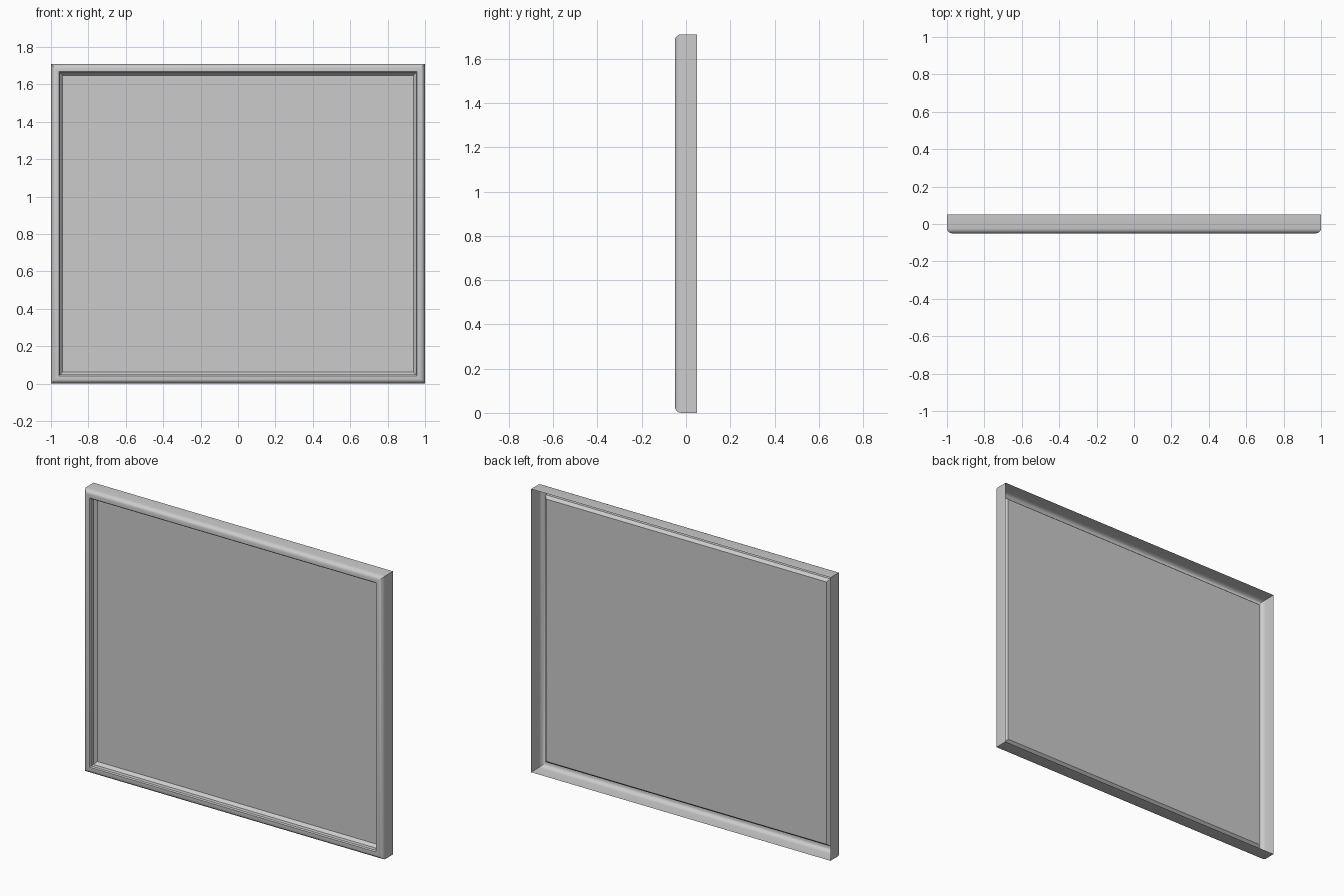
import bpy, bmesh, math

cube = bpy.data.objects.get("Cube")
if cube:
    bpy.data.objects.remove(cube, do_unlink=True)

WIDTH, HEIGHT, DEPTH = 2.0, 1.71, 0.1
FRONT, BACK = -DEPTH / 2, DEPTH / 2

grey = bpy.data.materials.new("plain grey")
grey.use_nodes = True
color = (0.6, 0.6, 0.6, 1)
grey.diffuse_color = color
grey.node_tree.nodes["Principled BSDF"].inputs["Base Color"].default_value = color


def rectangle(bm, inset, y):
    """Ring of four corners, set in from the outline."""
    x = WIDTH / 2 - inset
    low, high = inset, HEIGHT - inset
    return [bm.verts.new((sx, y, z)) for sx, z in
            ((-x, low), (x, low), (x, high), (-x, high))]


def finish(bm, name):
    mesh = bpy.data.meshes.new(name)
    bm.to_mesh(mesh)
    bm.free()
    mesh.materials.append(grey)
    obj = bpy.data.objects.new(name, mesh)
    bpy.context.collection.objects.link(obj)
    return obj


# Moulding profile as (inset, y): outer wall, rounded front, inner wall, sloped lip
radius = 0.028
profile = [(0, BACK)]
for i in range(6):
    a = math.radians(18 * i)
    profile.append((radius * (1 - math.cos(a)), FRONT + radius * (1 - math.sin(a))))
profile += [(0.042, FRONT), (0.048, FRONT + 0.006), (0.048, -0.02), (0.063, -0.002)]

# Hollow mitred frame, open at the back
bm = bmesh.new()
rings = [rectangle(bm, inset, y) for inset, y in profile]
for outer, inner in zip(rings, rings[1:]):
    for i in range(4):
        j = (i + 1) % 4
        bm.faces.new((outer[i], outer[j], inner[j], inner[i]))
frame = finish(bm, "frame_moulding")

# Flat panel held by the lip
bm = bmesh.new()
bm.faces.new(rectangle(bm, *profile[-1]))
finish(bm, "panel")

bpy.ops.object.select_all(action="DESELECT")
frame.select_set(True)
bpy.context.view_layer.objects.active = frame
bpy.ops.object.shade_smooth_by_angle(angle=math.radians(30))
